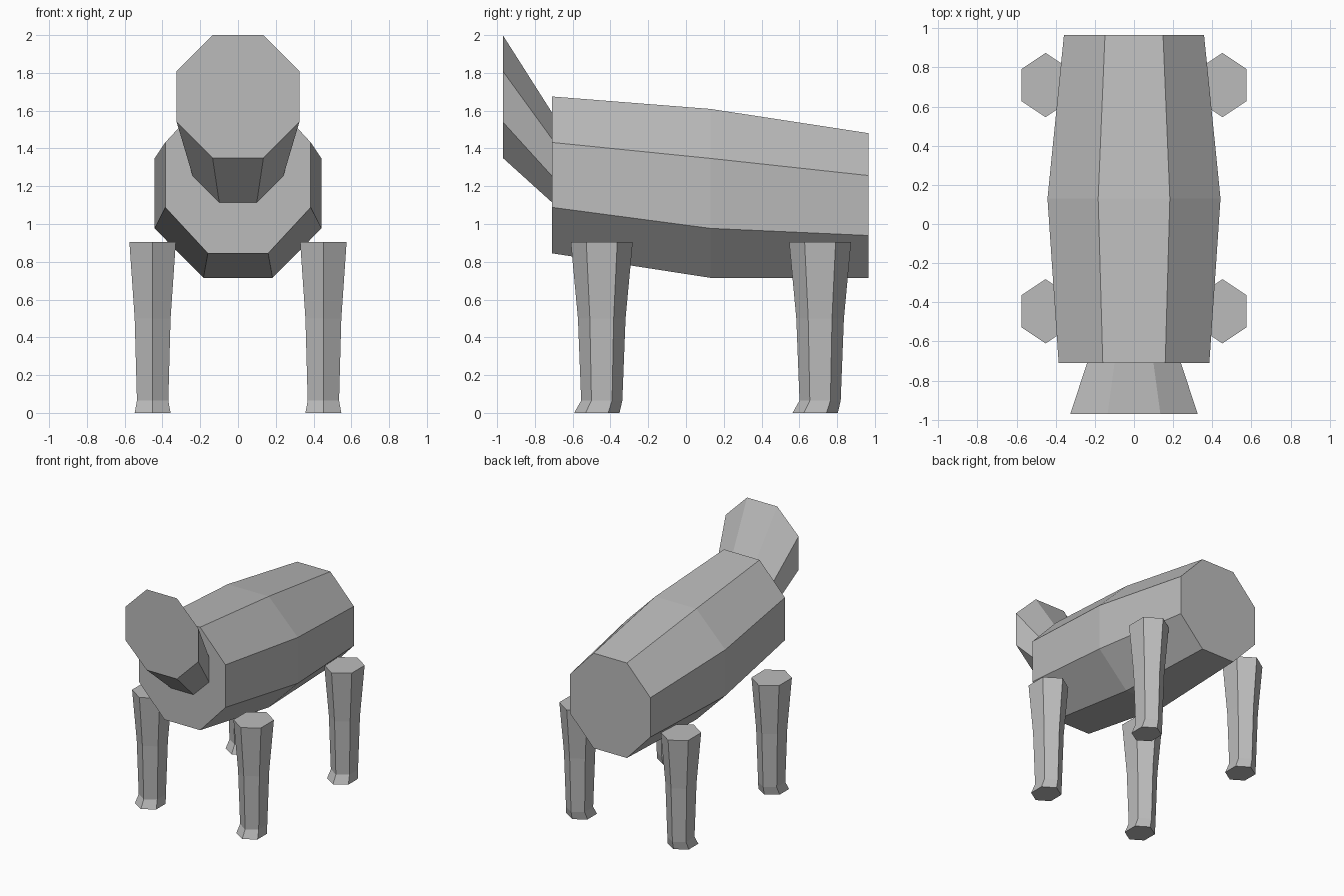
import bpy, bmesh
from math import cos, sin, pi
from mathutils import Vector

cube = bpy.data.objects.get("Cube")
if cube:
    bpy.data.objects.remove(cube, do_unlink=True)

GREY = (0.5, 0.5, 0.5, 1)
grey = bpy.data.materials.new("plain grey")
grey.use_nodes = True
grey.diffuse_color = GREY
grey.node_tree.nodes["Principled BSDF"].inputs["Base Color"].default_value = GREY


def ring(sides, start, u, v):
    """Unit polygon stretched along the axes u and v."""
    angles = [start + 2 * pi * i / sides for i in range(sides)]
    return [u * cos(a) + v * sin(a) for a in angles]


def loft(name, rings, caps):
    """Skin a row of matching rings and close the chosen ends."""
    bm = bmesh.new()
    loops = [[bm.verts.new(p) for p in r] for r in rings]
    for low, high in zip(loops, loops[1:]):
        for i in range(len(low)):
            j = (i + 1) % len(low)
            bm.faces.new((low[i], low[j], high[j], high[i]))
    for end in caps:
        bm.faces.new(loops[end])
    bmesh.ops.recalc_face_normals(bm, faces=bm.faces)
    mesh = bpy.data.meshes.new(name)
    bm.to_mesh(mesh)
    bm.free()
    mesh.materials.append(grey)
    obj = bpy.data.objects.new(name, mesh)
    bpy.context.collection.objects.link(obj)
    return obj


def octagon(y, z, half_width, half_height):
    """Upright octagon with a flat top, sized across its flats."""
    k = 1 / cos(pi / 8)
    points = ring(8, pi / 8, Vector((half_width * k, 0, 0)),
                  Vector((0, 0, half_height * k)))
    return [p + Vector((0, y, z)) for p in points]


def hexagon(x, y, z, half_width, half_depth):
    """Level hexagon with corners pointing forwards and backwards."""
    k = 1 / cos(pi / 6)
    points = ring(6, pi / 6, Vector((half_width * k, 0, 0)),
                  Vector((0, half_depth, 0)))
    return [p + Vector((x, y, z)) for p in points]


# Body barrel: chest, belly, rump
loft("body", [octagon(-0.71, 1.26, 0.385, 0.415),
              octagon(0.13, 1.162, 0.442, 0.447),
              octagon(0.965, 1.098, 0.358, 0.383)], (0, -1))

# Flared head, open where it meets the chest
loft("head", [octagon(-0.97, 1.675, 0.325, 0.325),
              octagon(-0.71, 1.353, 0.24, 0.238)], (0,))

# Tapered legs: height, forward shift, half width, half depth
LEG = [(0, -0.026, 0.095, 0.12), (0.065, 0, 0.083, 0.109),
       (0.5, 0, 0.095, 0.126), (0.905, 0, 0.123, 0.164)]
for end, y in (("front", -0.446), ("back", 0.71)):
    for side, x in (("left", 0.452), ("right", -0.452)):
        loft(f"{end}_{side}_leg",
             [hexagon(x, y + dy, z, w, d) for z, dy, w, d in LEG], (0, -1))
